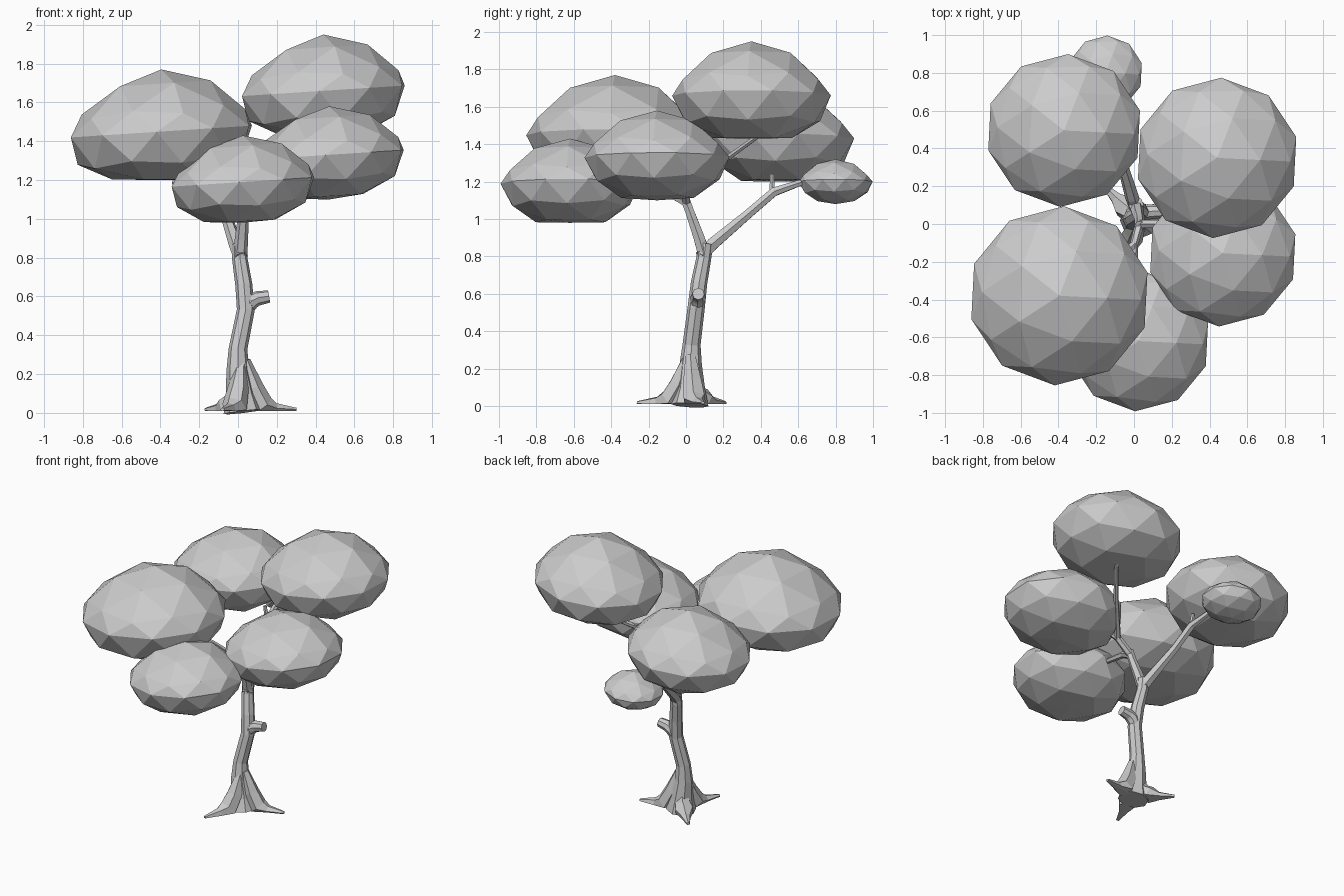
import bpy, bmesh, math
from mathutils import Vector

if "Cube" in bpy.data.objects:
    bpy.data.objects.remove(bpy.data.objects["Cube"])

grey = bpy.data.materials.new("light_grey")
grey.diffuse_color = (0.6, 0.6, 0.6, 1)
grey.use_nodes = True
grey.node_tree.nodes["Principled BSDF"].inputs["Base Color"].default_value = grey.diffuse_color


def finish(bm, name):
    bmesh.ops.recalc_face_normals(bm, faces=bm.faces[:])
    me = bpy.data.meshes.new(name)
    bm.to_mesh(me)
    bm.free()
    me.materials.append(grey)
    ob = bpy.data.objects.new(name, me)
    bpy.context.collection.objects.link(ob)
    return ob


def tube(name, pts, sides=6, floor=False):
    """Tapered faceted tube; each point is x, y, z, radius."""
    bm = bmesh.new()
    P = [Vector(p[:3]) for p in pts]
    rings, u = [], None
    for i, p in enumerate(P):
        t = (P[min(i + 1, len(P) - 1)] - P[max(i - 1, 0)]).normalized()
        if u is None:
            u = Vector((1, 0, 0)) if abs(t.x) < 0.8 else Vector((0, 1, 0))
        u = (u - t * u.dot(t)).normalized()
        v = t.cross(u)
        ring = []
        for k in range(sides):
            a = 2 * math.pi * k / sides
            co = p + (u * math.cos(a) + v * math.sin(a)) * pts[i][3]
            if floor:
                co.z = max(co.z, 0.01)
            ring.append(bm.verts.new(co))
        rings.append(ring)
    for a, b in zip(rings, rings[1:]):
        for k in range(sides):
            j = (k + 1) % sides
            bm.faces.new((a[k], a[j], b[j], b[k]))
    bm.faces.new(rings[0][::-1])
    bm.faces.new(rings[-1])
    return finish(bm, name)


def leaf_clump(name, x, y, z, rx, ry, top, bottom):
    """Squashed, slightly tilted icosphere: pointed dome, flattened underside."""
    bm = bmesh.new()
    bmesh.ops.create_icosphere(bm, subdivisions=2, radius=1)
    ca, sa = math.cos(-0.05), math.sin(-0.05)
    for v in bm.verts:
        c = v.co.copy()
        cx, cy = c.x * ca - c.y * sa, c.x * sa + c.y * ca
        rise = c.z ** 1.6 if c.z > 0 else c.z
        h = z + rise * (top - z) + 0.065 * cx * rx
        v.co = (x + cx * rx, y + cy * ry, max(h, bottom + 0.02 * (1 + c.z)))
    return finish(bm, name)


# foliage
leaf_clump("foliage_front_left", -0.395, -0.38, 1.45, 0.483, 0.475, 1.77, 1.20)
leaf_clump("foliage_back_left", -0.37, 0.495, 1.43, 0.416, 0.405, 1.70, 1.20)
leaf_clump("foliage_back_right", 0.44, 0.35, 1.66, 0.434, 0.425, 1.95, 1.43)
leaf_clump("foliage_right", 0.47, -0.155, 1.33, 0.398, 0.388, 1.58, 1.10)
leaf_clump("foliage_front", 0.025, -0.62, 1.19, 0.380, 0.372, 1.43, 0.98)
leaf_clump("foliage_small_back", -0.15, 0.80, 1.20, 0.198, 0.198, 1.32, 1.08)

# trunk
tube("trunk", [(0.025, 0.02, 0.005, 0.10), (0.015, 0.025, 0.09, 0.078),
               (0.0, 0.025, 0.22, 0.06), (0.0, 0.03, 0.33, 0.048),
               (0.04, 0.055, 0.53, 0.046), (0.03, 0.07, 0.66, 0.044),
               (0.01, 0.095, 0.79, 0.040), (0.01, 0.105, 0.87, 0.040)], 8)

# roots: target x, y and height where each leaves the trunk
for i, (tx, ty, top) in enumerate([(0.30, 0.09, 0.22), (-0.08, -0.26, 0.20),
                                   (-0.165, 0.21, 0.11)]):
    def at(f):
        return 0.02 + (tx - 0.02) * f, 0.02 + (ty - 0.02) * f
    tube(f"root_{i + 1}", [(*at(0.05), top + 0.05, 0.03), (*at(0.2), top * 0.6, 0.055),
                           (*at(0.38), 0.03, 0.065), (*at(0.62), 0.018, 0.034),
                           (*at(1.0), 0.016, 0.011)], 6, True)

# sawn-off stub
tube("stub", [(0.03, 0.06, 0.52, 0.035), (0.07, 0.063, 0.575, 0.042),
              (0.10, 0.065, 0.59, 0.038), (0.16, 0.066, 0.60, 0.032)], 8)

# branches
tube("branch_back", [(0.015, 0.08, 0.80, 0.038), (-0.01, 0.14, 0.865, 0.037),
                     (-0.065, 0.33, 1.025, 0.028), (-0.09, 0.47, 1.145, 0.027),
                     (-0.12, 0.60, 1.19, 0.019), (-0.15, 0.72, 1.21, 0.012)])
tube("twig_back", [(-0.09, 0.46, 1.12, 0.017), (-0.11, 0.46, 1.24, 0.012)])
tube("branch_main", [(0.01, 0.10, 0.80, 0.038), (0.018, 0.07, 0.90, 0.034),
                     (0.03, 0.02, 1.04, 0.027), (0.03, -0.01, 1.12, 0.028)])
fork = (0.03, 0.0, 1.09, 0.026)
side = (0.14, 0.0, 1.18, 0.024)
front = (0.0, -0.11, 1.15, 0.022)
for name, pts in [
        ("branch_front_left", [front, (-0.08, -0.18, 1.23, 0.018), (-0.22, -0.26, 1.32, 0.013)]),
        ("branch_front", [fork, front, (0.0, -0.38, 1.19, 0.014)]),
        ("branch_right", [fork, side, (0.30, -0.08, 1.28, 0.015)]),
        ("branch_back_right", [side, (0.32, 0.20, 1.31, 0.017), (0.50, 0.42, 1.47, 0.013)])]:
    tube(name, pts)
